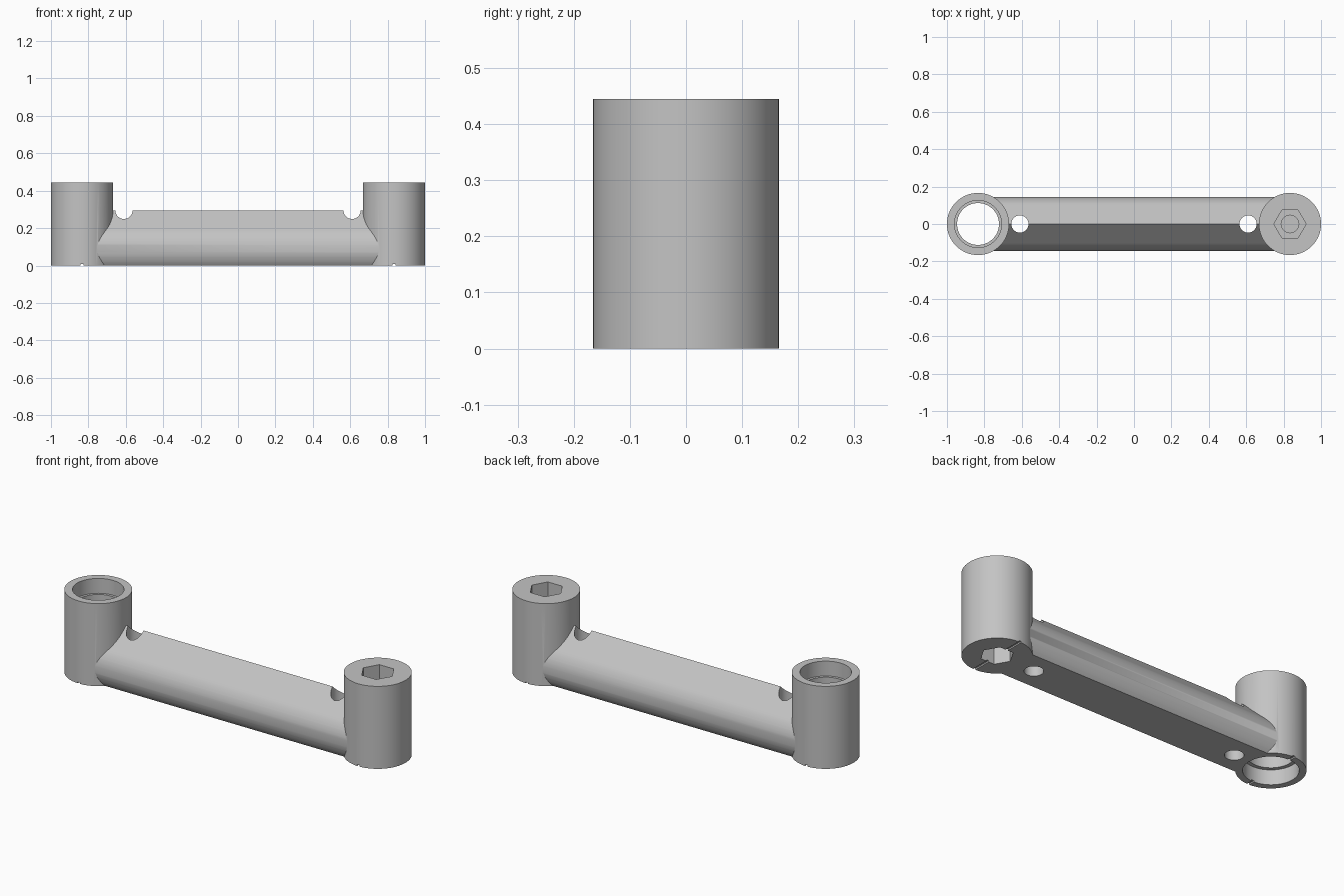
import bpy, bmesh
from math import sin, cos, pi, asin, radians

if "Cube" in bpy.data.objects:
    bpy.data.objects.remove(bpy.data.objects["Cube"])

POST_X, POST_R, HEIGHT = 0.834, 0.166, 0.445
BAR_R, BAR_Z = 0.145, 0.09
HOLE_X, HOLE_R = 0.61, 0.046

grey = bpy.data.materials.new("plain grey")
grey.use_nodes = True
colour = (0.55, 0.55, 0.55, 1)
grey.diffuse_color = colour
grey.node_tree.nodes["Principled BSDF"].inputs["Base Color"].default_value = colour


def loft(name, rings):
    """Closed solid through a list of equal-length point rings."""
    bm = bmesh.new()
    loops = [[bm.verts.new(p) for p in ring] for ring in rings]
    n = len(loops[0])
    for a, b in zip(loops, loops[1:]):
        for i in range(n):
            j = (i + 1) % n
            bm.faces.new((a[i], a[j], b[j], b[i]))
    bm.faces.new(loops[0][::-1])
    bm.faces.new(loops[-1])
    bmesh.ops.recalc_face_normals(bm, faces=bm.faces)
    mesh = bpy.data.meshes.new(name)
    bm.to_mesh(mesh)
    bm.free()
    mesh.materials.append(grey)
    obj = bpy.data.objects.new(name, mesh)
    bpy.context.collection.objects.link(obj)
    return obj


def turned(name, x, profile, sides=64):
    """Solid of stacked rings, profile given as (radius, z)."""
    return loft(name, [[(x + r * cos(2 * pi * i / sides), r * sin(2 * pi * i / sides), z)
                        for i in range(sides)] for r, z in profile])


def combine(target, tool, operation):
    mod = target.modifiers.new(operation.lower(), 'BOOLEAN')
    mod.operation, mod.object, mod.solver = operation, tool, 'EXACT'
    bpy.context.view_layer.objects.active = target
    bpy.ops.object.modifier_apply(modifier=mod.name)
    bpy.data.objects.remove(tool)


# Teardrop grip bar with a flat underside and a sharp ridge on top
low = asin(-BAR_Z / BAR_R)
arc = [low + (pi / 4 - low) * i / 20 for i in range(21)]
side = [(BAR_R * cos(a), BAR_Z + BAR_R * sin(a)) for a in arc]
section = side + [(0, BAR_Z + BAR_R * 2 ** 0.5)] + [(-y, z) for y, z in reversed(side)]
handle = loft("crank_handle", [[(x, y, z) for y, z in section] for x in (-POST_X, POST_X)])

# Round posts at both ends
for s in (-1, 1):
    combine(handle, turned("post", s * POST_X, [(POST_R, 0), (POST_R, HEIGHT)], 96), 'UNION')

# Vertical screw holes and shallow grooves under the posts
for s in (-1, 1):
    combine(handle, turned("screw_hole", s * HOLE_X, [(HOLE_R, -0.1), (HOLE_R, 0.5)], 48), 'DIFFERENCE')
    x, w = s * POST_X, 0.007
    groove = loft("groove", [[(x - w, y, -0.02), (x + w, y, -0.02), (x + w, y, 0.007), (x - w, y, 0.007)]
                             for y in (-0.3, 0.3)])
    combine(handle, groove, 'DIFFERENCE')

# Open bore with a narrower lip in the middle
bore = [(0.132, -0.1), (0.132, 0.08), (0.112, 0.08), (0.112, 0.365), (0.126, 0.365), (0.126, 0.6)]
combine(handle, turned("bore", -POST_X, bore), 'DIFFERENCE')

# Hexagonal nut pockets above and below, with a blind bolt hole between
combine(handle, turned("top_pocket", POST_X, [(0.086, 0.3), (0.086, 0.6)], 6), 'DIFFERENCE')
combine(handle, turned("bolt_hole", POST_X, [(0.047, 0.16), (0.047, 0.35)], 32), 'DIFFERENCE')
combine(handle, turned("bottom_pocket", POST_X, [(0.08, -0.1), (0.08, 0.15)], 6), 'DIFFERENCE')

# Smooth curved walls, keep the edges crisp
bpy.ops.object.select_all(action='DESELECT')
handle.select_set(True)
bpy.context.view_layer.objects.active = handle
bpy.ops.object.shade_smooth_by_angle(angle=radians(30))
